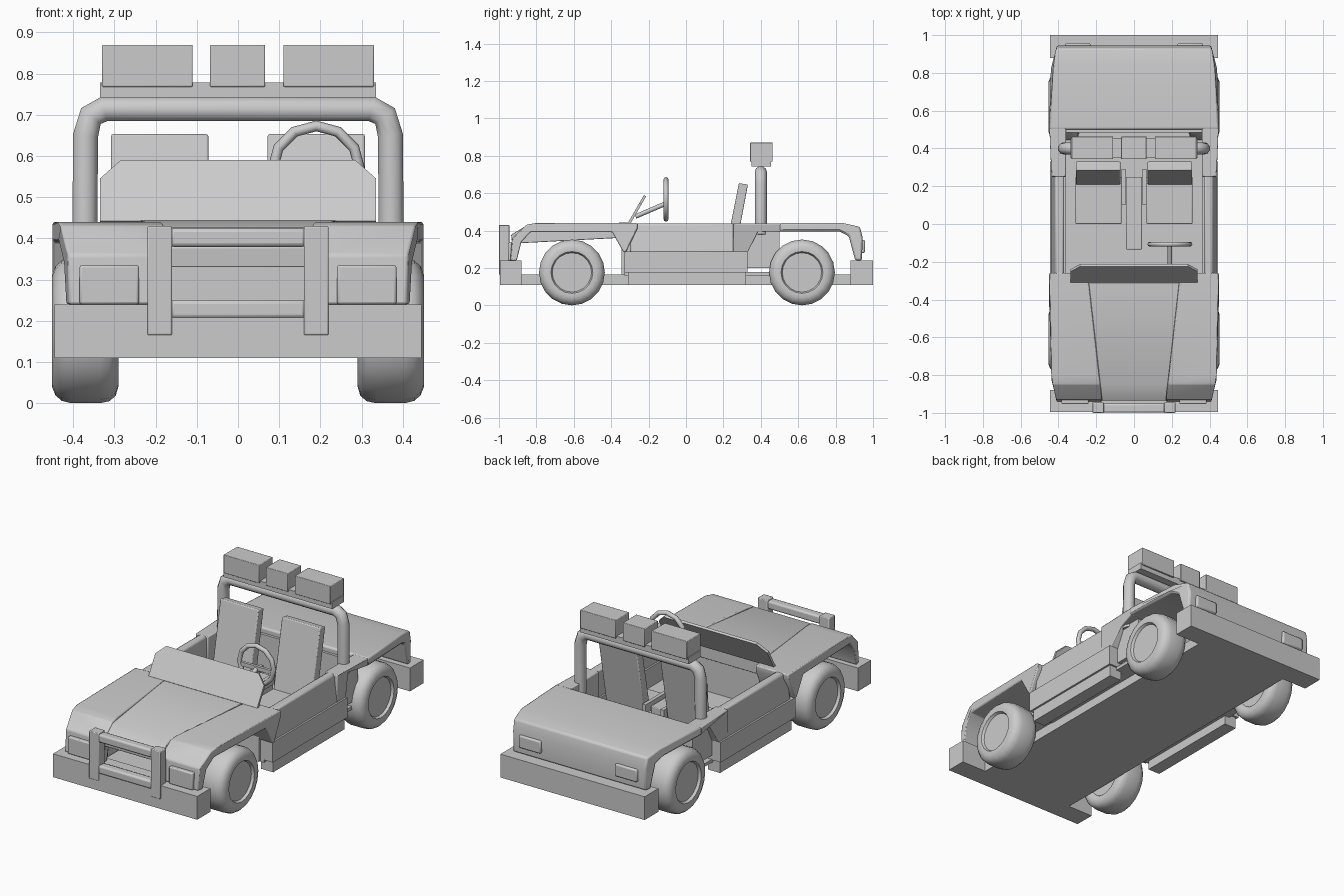
import bpy, bmesh, math
from mathutils import Vector

if "Cube" in bpy.data.objects:
    bpy.data.objects.remove(bpy.data.objects["Cube"])


def finish(name, bm, bevel=0.0, mirror=False, smooth=True, segs=2):
    bmesh.ops.recalc_face_normals(bm, faces=bm.faces[:])
    me = bpy.data.meshes.new(name)
    bm.to_mesh(me)
    bm.free()
    ob = bpy.data.objects.new(name, me)
    bpy.context.collection.objects.link(ob)
    if bevel:
        m = ob.modifiers.new("bevel", 'BEVEL')
        m.width, m.segments, m.limit_method = bevel, segs, 'ANGLE'
    if mirror:
        ob.modifiers.new("mirror", 'MIRROR').use_mirror_merge = False
    if smooth:
        bpy.ops.object.select_all(action='DESELECT')
        ob.select_set(True)
        bpy.context.view_layer.objects.active = ob
        bpy.ops.object.shade_smooth_by_angle(angle=math.radians(38))
    return ob


def prism(name, pts, inner, outer, **kw):
    """Extrude a (y, z) profile along x; inner/outer are numbers or functions of y."""
    fn = lambda f, y: f(y) if callable(f) else f
    bm = bmesh.new()
    a = [bm.verts.new((fn(inner, y), y, z)) for y, z in pts]
    b = [bm.verts.new((fn(outer, y), y, z)) for y, z in pts]
    bm.faces.new(a)
    bm.faces.new(b[::-1])
    n = len(pts)
    for i in range(n):
        j = (i + 1) % n
        bm.faces.new((a[i], b[i], b[j], a[j]))
    return finish(name, bm, **kw)


def box(name, x, y, z, **kw):
    return prism(name, [(y[0], z[0]), (y[1], z[0]), (y[1], z[1]), (y[0], z[1])], x[0], x[1], **kw)


def tube(name, pts, r, sides=12, closed=False):
    """Sweep a round section along a path."""
    cu = bpy.data.curves.new(name, 'CURVE')
    cu.dimensions = '3D'
    cu.bevel_depth, cu.bevel_resolution, cu.use_fill_caps = r, sides // 4, True
    sp = cu.splines.new('POLY')
    sp.points.add(len(pts) - 1)
    for p, c in zip(sp.points, pts):
        p.co = (*c, 1)
    sp.use_cyclic_u = closed
    ob = bpy.data.objects.new(name, cu)
    bpy.context.collection.objects.link(ob)
    return ob


def lathe(name, prof, y, z, sides=20, **kw):
    """Revolve an (x, radius) profile about an axle parallel to x."""
    bm = bmesh.new()
    rings = []
    for x, r in prof:
        rings.append([bm.verts.new((x, y + r * math.cos(t), z + r * math.sin(t)))
                      for t in [2 * math.pi * k / sides for k in range(sides)]])
    for p, q in zip(rings, rings[1:]):
        for k in range(sides):
            m = (k + 1) % sides
            bm.faces.new((p[k], p[m], q[m], q[k]))
    bm.faces.new(rings[0])
    bm.faces.new(rings[-1][::-1])
    return finish(name, bm, **kw)


def body_edge(y):
    # outer body half width narrows towards both ends
    return 0.45 - 0.04 * max(0, (abs(y) - 0.76) / 0.18)


def hood_edge(y):
    return 0.17 + 0.07 * (y + 0.93) / 0.62


# chassis and bumpers
box("chassis", (-0.29, 0.29), (-0.89, 0.89), (0.11, 0.165))
box("front_bumper", (-0.445, 0.445), (-0.995, -0.88), (0.11, 0.24))
box("rear_bumper", (-0.445, 0.445), (0.88, 1), (0.11, 0.24))

# wheels: rounded tyre whose profile ends in a shallow recessed hub
tyre = [(0.305, 0.105), (0.297, 0.112), (0.29, 0.135), (0.297, 0.158), (0.312, 0.171), (0.335, 0.176),
        (0.405, 0.176), (0.428, 0.17), (0.443, 0.157), (0.452, 0.135), (0.45, 0.112), (0.436, 0.105)]
for label, y in (("front", -0.61), ("rear", 0.62)):
    lathe(label + "_wheel", tyre, y, 0.176, mirror=True)

# hood wedge between the fenders, hollow shell below
prism("hood", [(-0.93, 0.33), (-0.935, 0.378), (-0.85, 0.428), (-0.31, 0.443), (-0.31, 0.365), (-0.37, 0.36)],
      lambda y: -hood_edge(y), hood_edge, bevel=0.003)

# front fenders arch over the wheels
prism("front_fender", [(-0.94, 0.24), (-0.93, 0.36), (-0.85, 0.432), (-0.80, 0.44), (-0.26, 0.44), (-0.26, 0.41),
                       (-0.32, 0.285), (-0.335, 0.285), (-0.395, 0.392), (-0.83, 0.392), (-0.88, 0.34),
                       (-0.905, 0.24)],
      hood_edge, body_edge, bevel=0.006, mirror=True)

# rear deck with tail panel, open beneath
prism("rear_deck", [(0.50, 0.395), (0.50, 0.44), (0.84, 0.44), (0.93, 0.42), (0.945, 0.36), (0.94, 0.24),
                    (0.905, 0.24), (0.87, 0.37), (0.82, 0.395)],
      lambda y: -body_edge(y), body_edge, bevel=0.01)
# rear quarters dropping to the sills, flaring out to the deck
prism("rear_quarter", [(0.25, 0.285), (0.33, 0.285), (0.385, 0.395), (0.51, 0.395), (0.51, 0.438), (0.25, 0.438)],
      0.36, lambda y: 0.437 if y < 0.34 else 0.412 + 0.036 * (y - 0.385) / 0.125, bevel=0.005, mirror=True)

# cockpit tub
box("tub_floor", (-0.39, 0.39), (-0.33, 0.5), (0.16, 0.178))
box("firewall", (-0.37, 0.37), (-0.345, -0.325), (0.165, 0.43))
box("rear_bulkhead", (-0.39, 0.39), (0.485, 0.5), (0.2, 0.41))
box("tub_side", (0.37, 0.39), (-0.33, 0.5), (0.2, 0.42), mirror=True)

# doors leaning inward to the rim, and stepped sills
door = box("door", (0.37, 0.437), (-0.3, 0.26), (0.28, 0.438), bevel=0.01, mirror=True)
for v in door.data.vertices:
    if v.co.z > 0.4 and v.co.x > 0.4:
        v.co.x -= 0.02
box("upper_sill", (0.36, 0.445), (-0.33, 0.33), (0.175, 0.287), mirror=True)
box("lower_sill", (0.36, 0.434), (-0.31, 0.32), (0.11, 0.177), mirror=True)

# windshield: chamfered panel leaning back
bm = bmesh.new()
outline = [(-0.335, 0), (0.335, 0), (0.335, 0.7), (0.285, 1), (-0.285, 1), (-0.335, 0.7)]
face = bm.faces.new([bm.verts.new((x, -0.31 + 0.085 * t, 0.442 + 0.148 * t)) for x, t in outline])
ext = bmesh.ops.extrude_face_region(bm, geom=[face])
for v in ext["geom"]:
    if isinstance(v, bmesh.types.BMVert):
        v.co += Vector((0, 0.012, -0.007))
finish("windshield", bm)

# lamps
box("headlight", (0.24, 0.385), (-0.953, -0.92), (0.24, 0.335), bevel=0.006, mirror=True)
box("tail_light", (0.23, 0.365), (0.92, 0.957), (0.28, 0.35), bevel=0.008, mirror=True)

# bull bar
box("bull_bar_post", (0.16, 0.22), (-1, -0.945), (0.165, 0.43), bevel=0.004, mirror=True)
for label, z in (("upper", 0.402), ("lower", 0.228)):
    box("bull_bar_" + label + "_rail", (-0.165, 0.165), (-0.999, -0.95), (z - 0.023, z + 0.023), bevel=0.01)

# roll bar and roof lamps
half = [(0.372, 0.38), (0.37, 0.65), (0.357, 0.697), (0.325, 0.714)]
path = [(x, 0.4, z) for x, z in half] + [(-x, 0.4, z) for x, z in half[::-1]]
tube("roll_bar", path, 0.032)
box("lamp_rack", (-0.335, 0.335), (0.35, 0.455), (0.742, 0.779))
for i, (a, b) in enumerate(((-0.33, -0.11), (-0.068, 0.066), (0.11, 0.33))):
    box("roof_lamp_%d" % (i + 1), (a, b), (0.343, 0.463), (0.768, 0.87), bevel=0.003)

# steering wheel and column
cx, cy, cz, R = 0.19, -0.107, 0.567, 0.106
tube("steering_ring", [(cx + R * math.cos(t), cy, cz + R * math.sin(t))
                       for t in [2 * math.pi * k / 12 + math.pi / 2 for k in range(12)]], 0.013, 8, True)
tube("steering_column", [(cx, cy, 0.545), (cx, -0.27, 0.475)], 0.012, 8)
box("steering_spoke", (cx - R, cx + R), (cy - 0.008, cy + 0.008), (0.54, 0.562))
box("steering_lower_spoke", (cx - 0.012, cx + 0.012), (cy - 0.008, cy + 0.008), (cz - R, 0.55))

# seats and centre console
box("seat_cushion", (0.065, 0.31), (0.0, 0.25), (0.175, 0.28), bevel=0.006, mirror=True)
prism("seat_back", [(0.20, 0.24), (0.255, 0.24), (0.331, 0.645), (0.283, 0.654)], 0.072, 0.308,
      bevel=0.005, mirror=True)
box("seat_arm", (0.046, 0.066), (0.1, 0.29), (0.3, 0.35), mirror=True)
box("console", (-0.042, 0.042), (-0.135, 0.25), (0.175, 0.33), bevel=0.004)
